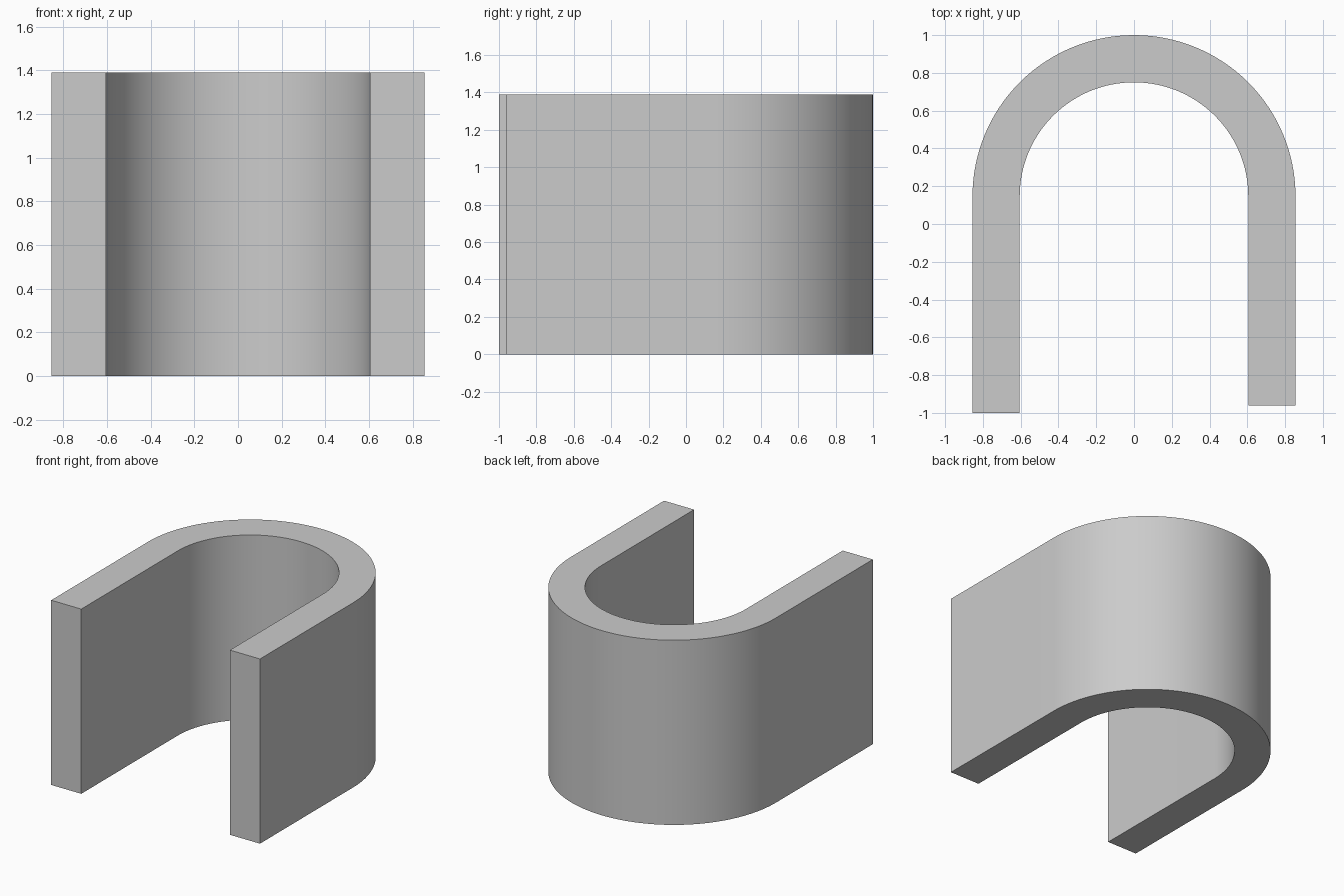
import bpy, bmesh, math

cube = bpy.data.objects.get("Cube")
if cube:
    bpy.data.objects.remove(cube, do_unlink=True)

HEIGHT = 1.39
R_OUT, R_IN = 0.855, 0.605
CENTRE_Y = 0.147
LEFT_END, RIGHT_END = -0.96, -1.0   # the leg at -x is slightly longer
SEGMENTS = 64

grey = bpy.data.materials.new("light grey")
grey.use_nodes = True
colour = (0.6, 0.6, 0.6, 1)
grey.diffuse_color = colour
grey.node_tree.nodes["Principled BSDF"].inputs["Base Color"].default_value = colour


def u_path(r):
    """U-shaped line: left leg end, half circle round the back, right leg end."""
    arc = [(r * math.cos(math.pi * i / SEGMENTS),
            CENTRE_Y + (1 - CENTRE_Y - R_OUT + r) * math.sin(math.pi * i / SEGMENTS))
           for i in range(SEGMENTS + 1)]
    return [(r, LEFT_END)] + arc + [(-r, RIGHT_END)]


# Flat U strip, extruded upwards
bm = bmesh.new()
outer = [bm.verts.new((x, y, 0)) for x, y in u_path(R_OUT)]
inner = [bm.verts.new((x, y, 0)) for x, y in u_path(R_IN)]
strip = [bm.faces.new((outer[i], outer[i + 1], inner[i + 1], inner[i]))
         for i in range(len(outer) - 1)]
top = bmesh.ops.extrude_face_region(bm, geom=strip, use_keep_orig=True)["geom"]
bmesh.ops.translate(bm, vec=(0, 0, HEIGHT),
                    verts=[v for v in top if isinstance(v, bmesh.types.BMVert)])
bmesh.ops.recalc_face_normals(bm, faces=bm.faces[:])
mesh = bpy.data.meshes.new("u_channel")
bm.to_mesh(mesh)
bm.free()
mesh.materials.append(grey)

# Place it and smooth the curved walls only
channel = bpy.data.objects.new("u_channel", mesh)
bpy.context.collection.objects.link(channel)
bpy.ops.object.select_all(action="DESELECT")
channel.select_set(True)
bpy.context.view_layer.objects.active = channel
bpy.ops.object.shade_smooth_by_angle(angle=math.radians(30))
